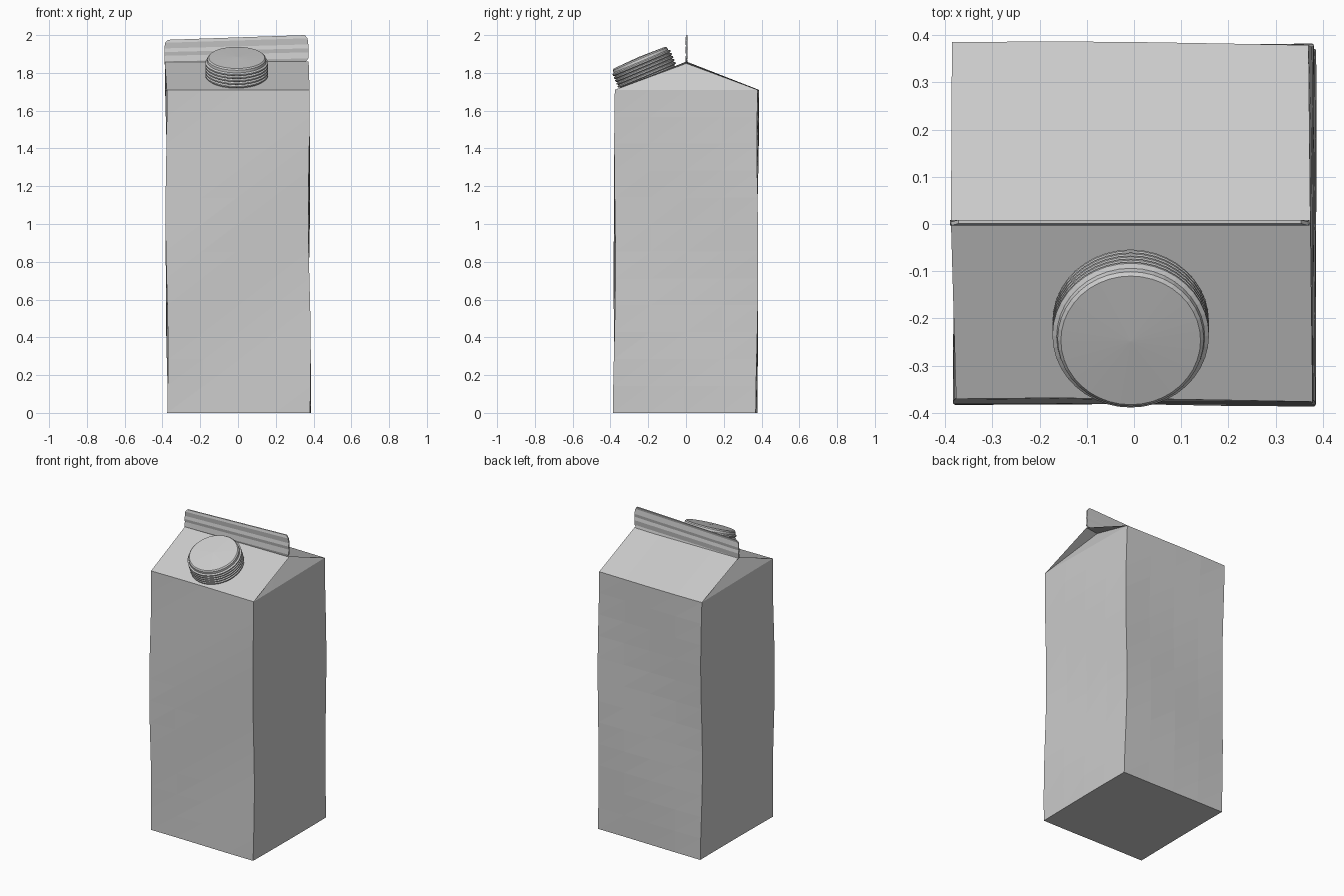
import bpy, bmesh, math
from mathutils import Vector, Matrix

if "Cube" in bpy.data.objects:
    bpy.data.objects.remove(bpy.data.objects["Cube"])

# One plain colour for the whole carton
card = bpy.data.materials.new("plain grey card")
card.use_nodes = True
grey = (0.6, 0.6, 0.6, 1)
card.diffuse_color = grey
card.node_tree.nodes["Principled BSDF"].inputs["Base Color"].default_value = grey


def finish(bm, name):
    bmesh.ops.remove_doubles(bm, verts=bm.verts[:], dist=0.0005)
    bmesh.ops.recalc_face_normals(bm, faces=bm.faces[:])
    mesh = bpy.data.meshes.new(name)
    bm.to_mesh(mesh)
    bm.free()
    mesh.materials.append(card)
    obj = bpy.data.objects.new(name, mesh)
    bpy.context.collection.objects.link(obj)
    return obj


HALF, WALL, RIDGE = 0.378, 1.71, 1.86
COLS, ROWS = 4, 12


def ripple(x, y, z):
    """Hand-made waviness of the card walls."""
    dx = 0.005 * math.sin(4.8 * z + 3 * y + 1) - 0.008 * (z / WALL - 0.5)
    dy = 0.005 * math.sin(4.2 * z - 4 * x) + 0.008 * (z / WALL - 0.5)
    return Vector((x + dx, y + dy, z))


# Carton body: wavy square walls, base, sloped roof and tucked gables
corners = [Vector(c) * HALF for c in ((-1, -1), (1, -1), (1, 1), (-1, 1))]
outline = [corners[s].lerp(corners[(s + 1) % 4], i / COLS)
           for s in range(4) for i in range(COLS)]
count = len(outline)
bm = bmesh.new()
rings = [[bm.verts.new(ripple(p.x, p.y, WALL * r / ROWS)) for p in outline]
         for r in range(ROWS + 1)]
for low, high in zip(rings, rings[1:]):
    for i in range(count):
        j = (i + 1) % count
        bm.faces.new((low[i], low[j], high[j]))
        bm.faces.new((low[i], high[j], high[i]))
bm.faces.new(rings[0][::-1])

top = rings[-1]
ridge = [bm.verts.new((-0.388 + 0.762 * i / COLS, 0.002, RIDGE)) for i in range(COLS + 1)]
front = top[:COLS + 1]
back = top[2 * COLS:3 * COLS + 1][::-1]
for edge in (front, back):
    for i in range(COLS):
        bm.faces.new((edge[i], edge[i + 1], ridge[i + 1], ridge[i]))
right = top[COLS:2 * COLS + 1]
left = top[3 * COLS:] + [top[0]]
for edge, end, x in ((right, ridge[-1], 0.29), (left, ridge[0], -0.31)):
    tuck = bm.verts.new((x, 0.002, RIDGE - 0.01))
    for a, b in zip(edge, edge[1:]):
        bm.faces.new((a, b, tuck))
    bm.faces.new((edge[0], tuck, end))
    bm.faces.new((edge[-1], tuck, end))
finish(bm, "carton_body")

# Sealed top fin: thin rounded strip with faint creases, higher on one side
bm = bmesh.new()
levels = [0, 0.12, 0.35, 0.5, 0.65, 0.88, 1]
insets = [0.012, 0, 0, 0, 0, 0.004, 0.018]
loops = []
for k, (t, inset) in enumerate(zip(levels, insets)):
    loop = []
    for x, side in ((-0.39, -1), (0.372, -1), (0.372, 1), (-0.39, 1)):
        rise = (x + 0.39) / 0.762
        z = 1.845 + 0.015 * rise + t * (0.13 + 0.01 * rise)
        y = 0.003 + side * 0.004 + 0.002 * (-1) ** k
        loop.append(bm.verts.new((x - math.copysign(inset, x), y, z)))
    loops.append(loop)
for low, high in zip(loops, loops[1:]):
    for i in range(4):
        j = (i + 1) % 4
        bm.faces.new((low[i], low[j], high[j], high[i]))
bm.faces.new(loops[0][::-1])
bm.faces.new(loops[-1])
# Stretch so the high corner ends at the full height
high_z = max(v.co.z for v in bm.verts)
for v in bm.verts:
    v.co.z += (2 - high_z) * max(0, (v.co.z - RIDGE) / (high_z - RIDGE))
finish(bm, "top_fin")

# Screw cap: lathed profile with stacked grip ridges, tilted with the roof
profile = [(0, -0.01), (0.155, -0.01)]
RIDGES = 5
for k in range(RIDGES):
    z = 0.085 * k / RIDGES
    profile += [(0.156, z), (0.166, z + 0.005), (0.166, z + 0.012)]
profile += [(0.157, 0.086), (0.155, 0.1), (0.148, 0.107), (0, 0.112)]
bm = bmesh.new()
points = [bm.verts.new((r, 0, z)) for r, z in profile]
edges = [bm.edges.new(pair) for pair in zip(points, points[1:])]
bmesh.ops.spin(bm, geom=points + edges, cent=(0, 0, 0), axis=(0, 0, 1),
               angle=math.tau, steps=40, use_merge=True)
place = Matrix.Translation((-0.007, -0.205, 1.782)) @ Matrix.Rotation(0.4, 4, "X")
bmesh.ops.transform(bm, matrix=place, verts=bm.verts[:])
finish(bm, "screw_cap")
